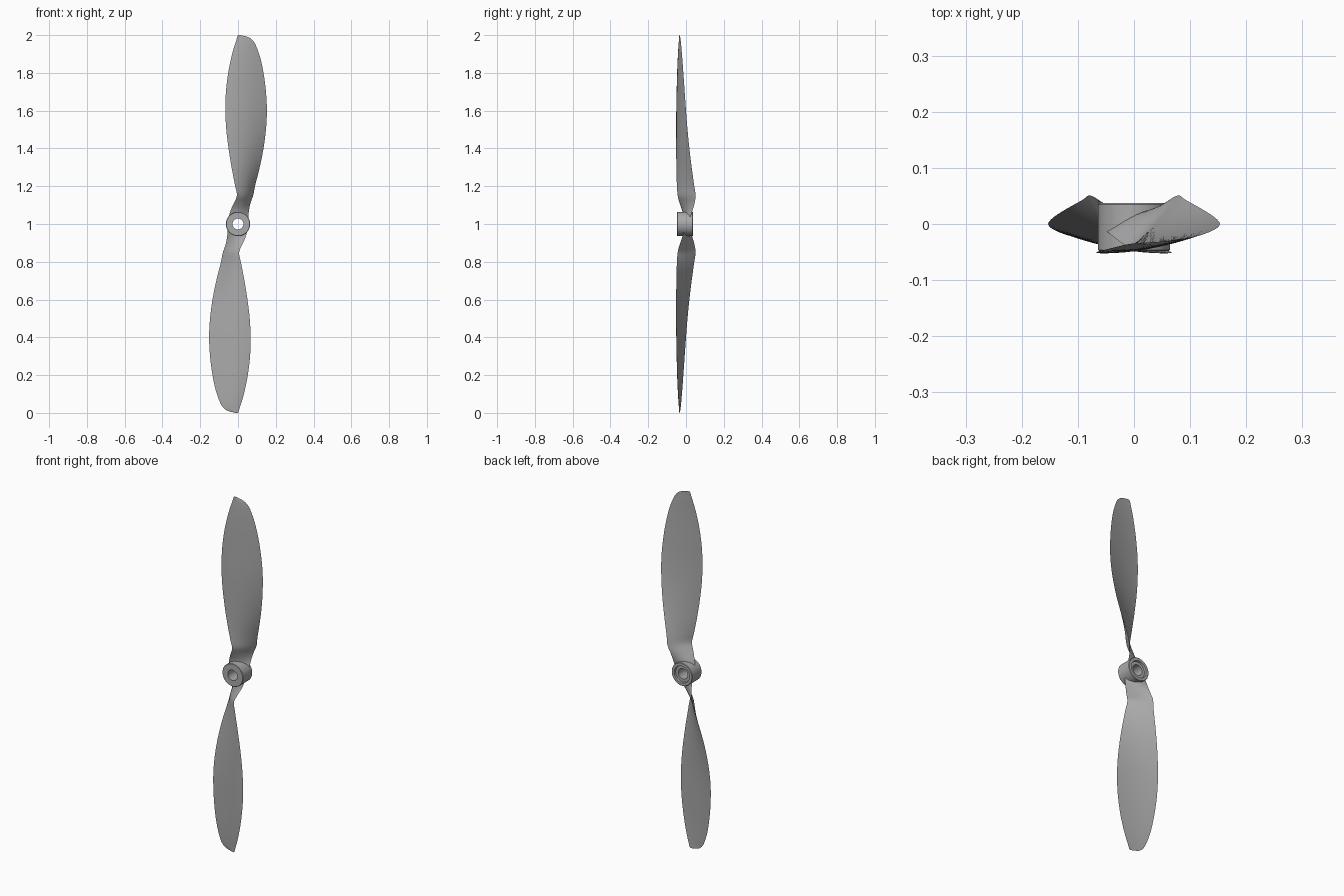
import bpy, bmesh, math
from mathutils import Vector, Matrix

if "Cube" in bpy.data.objects:
    bpy.data.objects.remove(bpy.data.objects["Cube"])

grey = bpy.data.materials.new("plain grey")
grey.diffuse_color = (0.40, 0.40, 0.40, 1)
grey.use_nodes = True
grey.node_tree.nodes["Principled BSDF"].inputs["Base Color"].default_value = grey.diffuse_color


def finish(bm, name):
    bmesh.ops.recalc_face_normals(bm, faces=bm.faces)
    me = bpy.data.meshes.new(name)
    bm.to_mesh(me)
    bm.free()
    me.materials.append(grey)
    ob = bpy.data.objects.new(name, me)
    bpy.context.collection.objects.link(ob)
    bpy.ops.object.select_all(action='DESELECT')
    ob.select_set(True)
    bpy.context.view_layer.objects.active = ob
    bpy.ops.object.shade_smooth_by_angle(angle=math.radians(40))
    return ob


# Blade stations: height, trailing edge x y, leading edge x y, front bulge, back bulge
STATIONS = [
    (1.035, -.050, -.012, .055, .022, .014, .012),
    (1.07, -.040, -.020, .058, .034, .013, .010),
    (1.11, -.022, -.034, .066, .045, .012, .006),
    (1.15, -.006, -.044, .080, .051, .012, .001),
    (1.20, -.015, -.048, .090, .044, .013, -.002),
    (1.30, -.034, -.051, .115, .030, .015, -.003),
    (1.40, -.050, -.052, .135, .018, .016, -.004),
    (1.50, -.062, -.052, .148, .008, .016, -.005),
    (1.60, -.067, -.051, .153, .000, .015, -.005),
    (1.70, -.064, -.049, .148, -.007, .013, -.004),
    (1.80, -.052, -.046, .135, -.014, .011, -.003),
    (1.88, -.036, -.042, .118, -.020, .009, -.002),
    (1.94, -.020, -.038, .097, -.025, .007, -.001),
    (1.97, -.010, -.036, .080, -.028, .005, -.001),
    (1.99, -.004, -.035, .053, -.031, .003, -.0005),
    (2.00, .000, -.035, .012, -.034, .001, .000),
]


def hermite(rows, i, t):
    # smooth interpolation between stations, parameterised by height
    a, b = rows[i], rows[i + 1]
    p, n = rows[max(i - 1, 0)], rows[min(i + 2, len(rows) - 1)]
    h = b[0] - a[0]
    out = [a[0] + h * t]
    for k in range(1, 7):
        m0 = (b[k] - p[k]) / (b[0] - p[0]) * h
        m1 = (n[k] - a[k]) / (n[0] - a[0]) * h
        out.append((2*t**3 - 3*t*t + 1) * a[k] + (t**3 - 2*t*t + t) * m0
                   + (3*t*t - 2*t**3) * b[k] + (t**3 - t*t) * m1)
    return out


def blade(name, flip):
    rows = [hermite(STATIONS, i, j / 4) for i in range(len(STATIONS) - 1) for j in range(4)]
    rows.append(list(STATIONS[-1]))
    bm, n, rings = bmesh.new(), 16, []
    for z, xl, yl, xr, yr, front, back in rows:
        a, b = Vector((xl, yl, z)), Vector((xr, yr, z))
        d = (b - a).normalized()
        nrm = Vector((d.y, -d.x, 0))
        ring = []
        for k in range(2 * n):
            ang = math.pi * k / n
            s = (1 - math.cos(ang)) / 2
            bulge = math.sin(math.pi * s ** 0.9)
            off = front * bulge if k <= n else -back * bulge
            ring.append(bm.verts.new(a.lerp(b, s) + nrm * off))
        rings.append(ring)
    for r, q in zip(rings, rings[1:]):
        for k in range(2 * n):
            m = (k + 1) % (2 * n)
            bm.faces.new((r[k], r[m], q[m], q[k]))
    bm.faces.new(rings[0])
    bm.faces.new(rings[-1])
    if flip:  # half turn about the hub axis
        c = Vector((0, 0, 1))
        bmesh.ops.rotate(bm, verts=bm.verts, cent=c, matrix=Matrix.Rotation(math.pi, 3, 'Y'))
    return finish(bm, name)


blade("upper_blade", False)
blade("lower_blade", True)

# Hub: turned ring with a through bore and a recess at the back
PROFILE = [(.029, -.048), (.062, -.048), (.064, -.046), (.064, .035), (.062, .037),
           (.047, .037), (.045, .027), (.029, .027)]
bm, seg = bmesh.new(), 64
rings = []
for i in range(seg):
    a = 2 * math.pi * i / seg
    rings.append([bm.verts.new((r * math.cos(a), y, 1 + r * math.sin(a))) for r, y in PROFILE])
for i in range(seg):
    p, q = rings[i], rings[(i + 1) % seg]
    for k in range(len(PROFILE)):
        m = (k + 1) % len(PROFILE)
        bm.faces.new((p[k], p[m], q[m], q[k]))
finish(bm, "hub")
